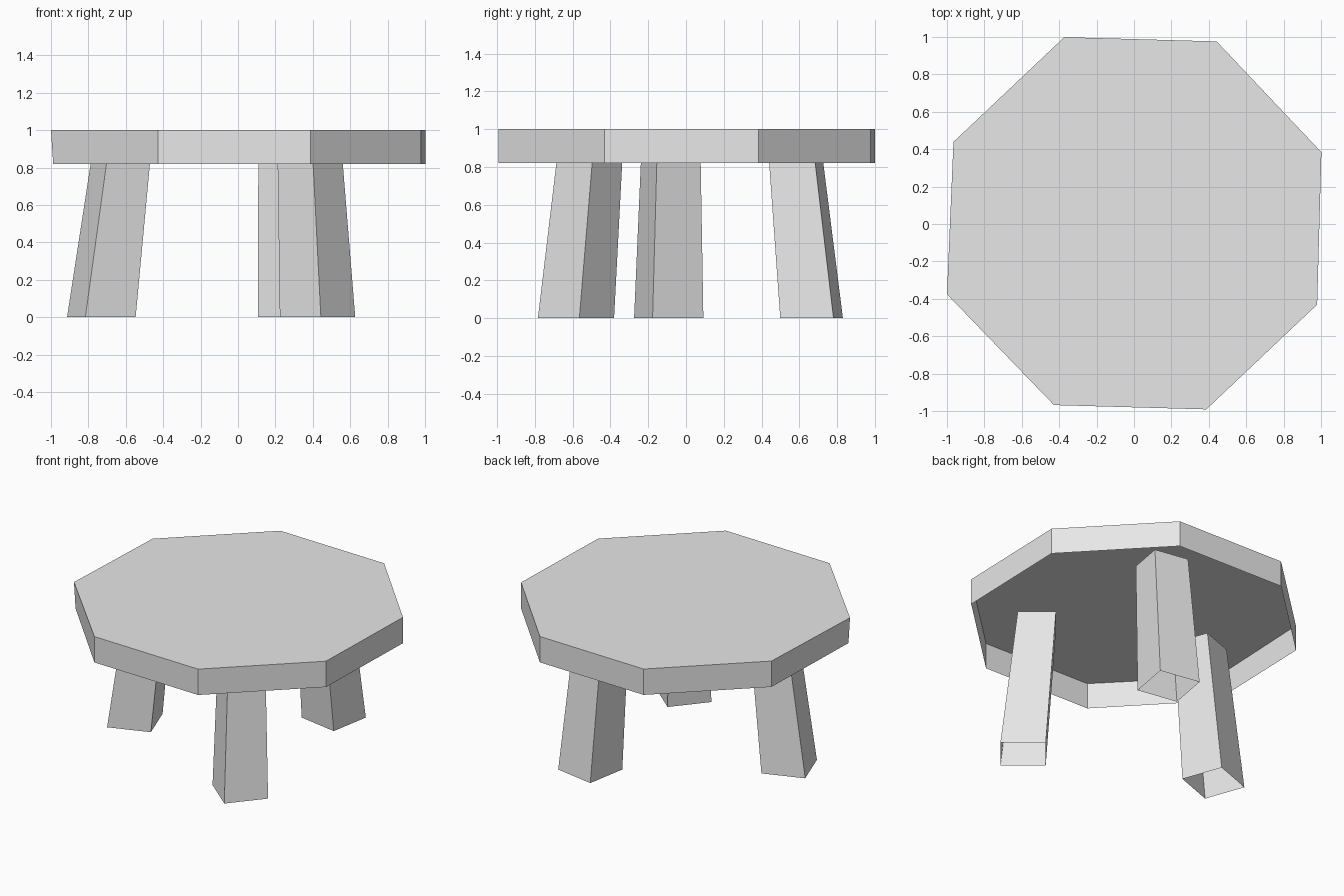
import bpy
import bmesh
from math import cos, sin, radians, sqrt

cube = bpy.data.objects.get("Cube")
if cube:
    bpy.data.objects.remove(cube, do_unlink=True)

grey = bpy.data.materials.new("plain_grey")
grey.use_nodes = True
color = (0.8, 0.8, 0.8, 1)
grey.diffuse_color = color
grey.node_tree.nodes["Principled BSDF"].inputs["Base Color"].default_value = color


def ring(bm, sides, radius, angle, center, z):
    """Regular polygon of vertices at height z."""
    return [bm.verts.new((center[0] + radius * cos(radians(angle + 360 * i / sides)),
                          center[1] + radius * sin(radians(angle + 360 * i / sides)), z))
            for i in range(sides)]


def open_box(name, bottom, top):
    """Faceted shell between two rings, closed on top and open below.
    Each ring is (sides, radius, angle, center, z)."""
    bm = bmesh.new()
    low, high = ring(bm, *bottom), ring(bm, *top)
    n = len(low)
    for i in range(n):
        j = (i + 1) % n
        bm.faces.new((low[i], low[j], high[j], high[i]))
    bm.faces.new(high)
    mesh = bpy.data.meshes.new(name)
    bm.to_mesh(mesh)
    bm.free()
    mesh.materials.append(grey)
    obj = bpy.data.objects.new(name, mesh)
    bpy.context.collection.objects.link(obj)
    return obj


# Octagonal tabletop, with one upper corner pulled slightly outwards
middle = (0.007, 0.004)
tabletop = open_box("tabletop", (8, 1.065, 20.9, middle, 0.82),
                    (8, 1.065, 20.9, middle, 1.0))
min(tabletop.data.vertices, key=lambda v: (v.co.x - v.co.z * 0.1)).co.x = -1.0

# Three splayed, tapered square legs, each twisted a little off the radius
for name, angle in (("back_leg", 67), ("right_leg", 187), ("front_leg", 307)):
    a = radians(angle)
    foot = (-0.011 + 0.725 * cos(a), -0.003 + 0.725 * sin(a))
    head = (0.005 + 0.623 * cos(a), -0.003 + 0.623 * sin(a))
    turn = angle + 13 + 45
    open_box(name, (4, 0.286 / sqrt(2), turn, foot, 0),
             (4, 0.241 / sqrt(2), turn, head, 0.95))
